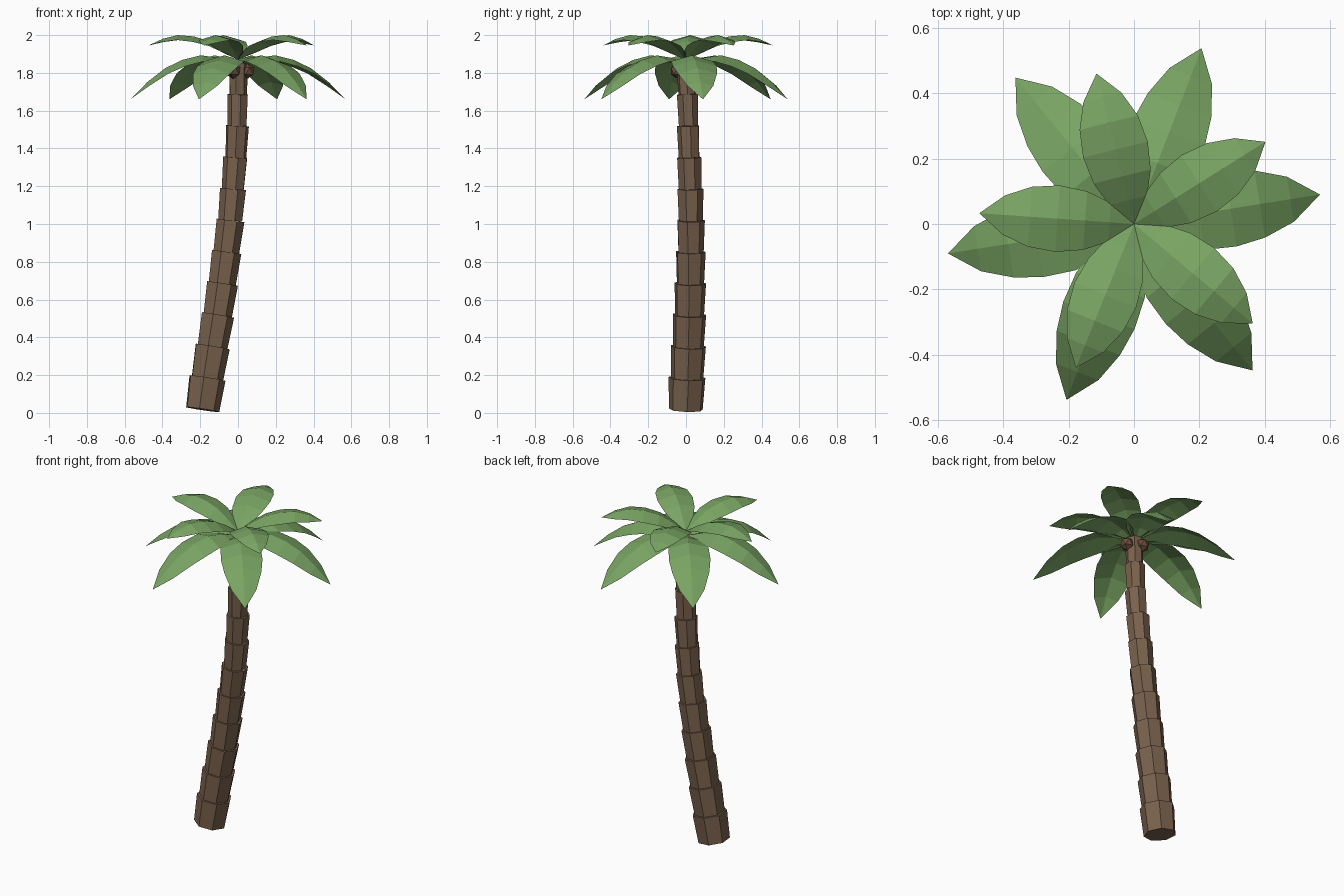
import bpy, bmesh, math
from mathutils import Vector, Matrix

if "Cube" in bpy.data.objects:
    bpy.data.objects.remove(bpy.data.objects["Cube"], do_unlink=True)


def make_material(name, rgb):
    mat = bpy.data.materials.new(name)
    mat.use_nodes = True
    mat.diffuse_color = (*rgb, 1)
    mat.node_tree.nodes["Principled BSDF"].inputs["Base Color"].default_value = (*rgb, 1)
    return mat


bark = make_material("brown bark", (0.19, 0.12, 0.073))
leaf_green = make_material("leaf green", (0.19, 0.37, 0.125))
nut_brown = make_material("coconut brown", (0.15, 0.075, 0.045))


def make_object(name, bm, mat):
    mesh = bpy.data.meshes.new(name)
    bm.to_mesh(mesh)
    bm.free()
    mesh.materials.append(mat)
    obj = bpy.data.objects.new(name, mesh)
    bpy.context.collection.objects.link(obj)
    return obj


# Trunk: stacked tapered rings, each flaring at its top, along a bent axis
SEGMENTS = 11
LEAN = [-.19, -.165, -.138, -.11, -.085, -.062, -.04, -.025, -.012, -.003, 0, 0]


def axis_point(i):
    t = i / SEGMENTS
    return Vector((LEAN[i], 0.024 * math.sin(math.pi * t), 0.018 + 1.835 * t))


bm = bmesh.new()
for i in range(SEGMENTS):
    low, high = axis_point(i), axis_point(i + 1)
    top_radius = 0.1 - 0.0048 * i
    turn = (high - low).to_track_quat("Z", "Y").to_matrix().to_4x4()
    bmesh.ops.create_cone(
        bm, cap_ends=True, segments=7, radius1=top_radius * 0.92, radius2=top_radius,
        depth=(high - low).length,
        matrix=Matrix.Translation((low + high) / 2) @ turn @ Matrix.Rotation(0.25, 4, "Z"))
make_object("trunk", bm, bark)


# Leaves: arched midrib with two drooping halves, pointed at both ends
# Each profile row is distance from the trunk, midrib height, half width
LOWER = [(0, 1.845, 0), (.1, 1.88, .078), (.2, 1.893, .112), (.3, 1.868, .117),
         (.39, 1.825, .104), (.485, 1.752, .07), (.577, 1.66, 0)]
UPPER = [(0, 1.87, 0), (.075, 1.925, .06), (.15, 1.968, .09), (.235, 1.993, .102),
         (.32, 2.0, .092), (.4, 1.98, .06), (.475, 1.945, 0)]


def make_leaf(name, profile, degrees):
    bm = bmesh.new()
    rows = []
    for r, z, w in profile:
        rows.append([bm.verts.new((r, side * w, z - abs(side) * w * 0.28))
                     for side in ((-1, 0, 1) if w else (0,))])
    for a, b in zip(rows, rows[1:]):
        if len(a) == 1:
            bm.faces.new((a[0], b[0], b[1]))
            bm.faces.new((a[0], b[1], b[2]))
        elif len(b) == 1:
            bm.faces.new((a[0], b[0], a[1]))
            bm.faces.new((a[1], b[0], a[2]))
        else:
            for k in (0, 1):
                bm.faces.new((a[k], b[k], b[k + 1], a[k + 1]))
    bm.transform(Matrix.Rotation(math.radians(degrees), 4, "Z"))
    make_object(name, bm, leaf_green)


for i in range(6):
    make_leaf(f"lower_leaf_{i + 1}", LOWER, 9 + 60 * i)
for i in range(5):
    make_leaf(f"upper_leaf_{i + 1}", UPPER, 32 + 72 * i)

# Coconuts clustered under the crown
for i in range(3):
    a = math.radians(120 * i)
    bm = bmesh.new()
    bmesh.ops.create_icosphere(
        bm, subdivisions=1, radius=0.042,
        matrix=Matrix.Translation((0.05 * math.cos(a), 0.05 * math.sin(a), 1.81)))
    make_object(f"coconut_{i + 1}", bm, nut_brown)
